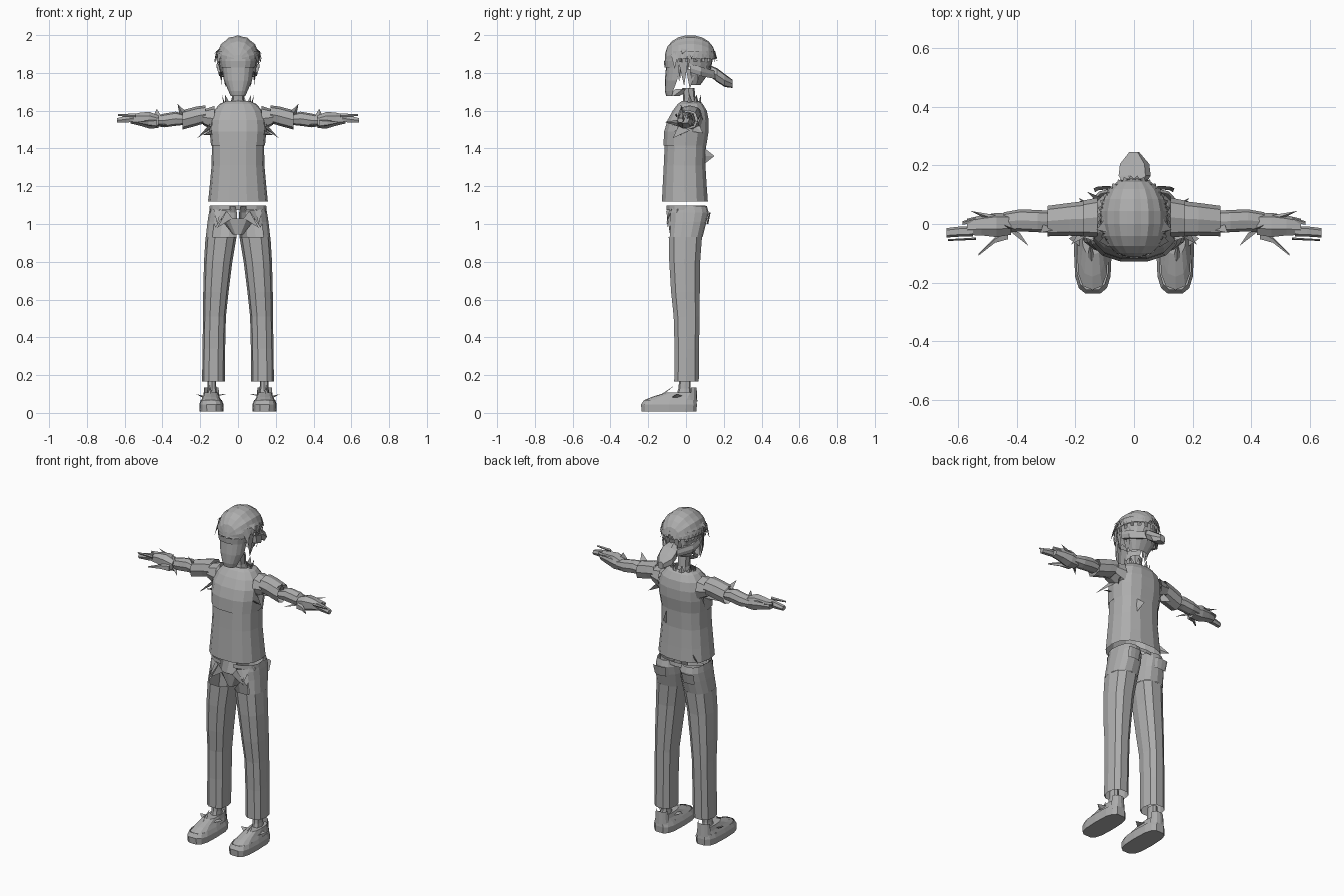
import bpy, math, random
from mathutils import Vector

random.seed(4)
grey = bpy.data.materials.new("plain grey")
grey.diffuse_color = (0.42, 0.42, 0.42, 1)


def make(name, verts, faces, mirror=False):
    me = bpy.data.meshes.new(name)
    me.from_pydata([tuple(v) for v in verts], [], faces)
    me.materials.append(grey)
    ob = bpy.data.objects.new(name, me)
    bpy.context.collection.objects.link(ob)
    if mirror:
        ob.modifiers.new("mirror", 'MIRROR')
    return ob


def loft(name, rings, axis='z', n=12, power=0.8, caps=(False, False),
         arc=None, mirror=False):
    """Rings are (position, u min, u max, v min, v max); arc gives an open shell in degrees."""
    verts, faces = [], []
    count = n + 1 if arc else n
    for t, u0, u1, v0, v1 in rings:
        for i in range(count):
            a = math.radians(arc[0] + (arc[1] - arc[0]) * i / n) if arc else math.tau * i / n
            c, s = math.cos(a), math.sin(a)
            u = (u0 + u1) / 2 + (u1 - u0) / 2 * math.copysign(abs(c) ** power, c)
            v = (v0 + v1) / 2 + (v1 - v0) / 2 * math.copysign(abs(s) ** power, s)
            verts.append({'z': (u, v, t), 'x': (t, u, v), 'y': (u, t, v)}[axis])
    for r in range(len(rings) - 1):
        for i in range(n):
            j = i + 1 if arc else (i + 1) % n
            faces.append((r * count + i, r * count + j,
                          (r + 1) * count + j, (r + 1) * count + i))
    if caps[0]:
        faces.append(tuple(reversed(range(count))))
    if caps[1]:
        faces.append(tuple(range((len(rings) - 1) * count, len(rings) * count)))
    return make(name, verts, faces, mirror)


def spikes(name, items, mirror=False):
    """Thin shards: each item is (base a, base b, tip), given a little thickness."""
    verts, faces = [], []
    for a, b, tip in items:
        a, b, tip = Vector(a), Vector(b), Vector(tip)
        nrm = (b - a).cross(tip - a).normalized() * 0.008
        k = len(verts)
        verts += [a, b, (a + b) / 2 + nrm, tip]
        faces += [(k, k + 2, k + 3), (k + 2, k + 1, k + 3), (k, k + 3, k + 1)]
    return make(name, verts, faces, mirror)


# Shirt: body and the slightly wider chest overlapping it
loft("shirt_body", [(1.12, -.158, .158, -.13, .118), (1.20, -.150, .150, -.126, .112),
                    (1.31, -.140, .140, -.120, .105), (1.42, -.138, .138, -.115, .108)], n=14)
loft("shirt_chest", [(1.415, -.143, .143, -.122, .110), (1.49, -.150, .150, -.118, .122),
                     (1.55, -.148, .148, -.100, .122), (1.60, -.128, .128, -.072, .112),
                     (1.635, -.098, .098, -.045, .090), (1.65, -.065, .065, -.025, .070)], n=14)
spikes("collar_points", [((.045 * math.cos(a - .3) * 1.6, .02 + .06 * math.sin(a - .3), 1.635),
                          (.045 * math.cos(a + .3) * 1.6, .02 + .06 * math.sin(a + .3), 1.635),
                          (.085 * math.cos(a), .02 + .06 * math.sin(a), 1.685))
                         for a in (0, .6, 1.2, 1.9, 2.5, 3.1)])
spikes("shirt_shards", [((.14, -.03, 1.54), (.15, .03, 1.50), (.215, -.07, 1.455)),
                        ((.13, -.06, 1.50), (.14, -.02, 1.47), (.19, -.04, 1.47)),
                        ((.13, .06, 1.55), (.14, .03, 1.49), (.19, .09, 1.48))], mirror=True)
spikes("back_shard", [((.06, .10, 1.40), (.06, .10, 1.32), (.05, .15, 1.36)),
                      ((-.11, .09, 1.17), (-.12, .07, 1.13), (-.16, .11, 1.13))])

# Arms: sleeve, forearm, palm, fingers and thumb
loft("shoulder", [(.125, -.045, .09, 1.49, 1.625), (.185, -.042, .078, 1.525, 1.605)],
     'x', 8, mirror=True)
loft("sleeve", [(.172, -.042, .078, 1.535, 1.628), (.22, -.040, .072, 1.520, 1.622),
                (.295, -.042, .062, 1.500, 1.602)], 'x', 8, mirror=True)
loft("forearm", [(.285, -.03, .045, 1.525, 1.582), (.33, -.028, .048, 1.520, 1.595),
                 (.39, -.025, .050, 1.512, 1.585), (.445, -.025, .040, 1.520, 1.570)],
     'x', 8, mirror=True)
loft("palm", [(.42, -.04, .035, 1.507, 1.575), (.47, -.048, .038, 1.505, 1.595),
              (.52, -.042, .030, 1.520, 1.590), (.57, -.040, .018, 1.532, 1.578)],
     'x', 7, caps=(True, True), mirror=True)
loft("fingers", [(.55, -.042, -.008, 1.540, 1.582), (.59, -.043, -.008, 1.535, 1.575),
                 (.64, -.046, -.014, 1.535, 1.562)], 'x', 6, caps=(True, True), mirror=True)
loft("outer_finger", [(.54, .005, .022, 1.555, 1.580), (.585, -.004, .010, 1.560, 1.580)],
     'x', 5, caps=(True, True), mirror=True)
loft("inner_finger", [(.54, -.054, -.046, 1.565, 1.585), (.635, -.058, -.052, 1.572, 1.582)],
     'x', 4, caps=(True, True), mirror=True)
loft("thumb", [(.43, -.055, -.015, 1.512, 1.555), (.475, -.066, -.045, 1.52, 1.55),
               (.53, -.108, -.100, 1.535, 1.542)], 'x', 5, caps=(True, True), mirror=True)
spikes("cuff_shards", [((.27, -.02, 1.59), (.31, 0, 1.58), (.32, -.03, 1.635)),
                       ((.39, -.03, 1.53), (.43, -.02, 1.53), (.36, -.075, 1.52)),
                       ((.40, -.02, 1.56), (.45, 0, 1.57), (.43, -.01, 1.61)),
                       ((.47, .03, 1.57), (.51, .02, 1.57), (.56, .045, 1.585))], mirror=True)

# Trousers: legs, seat and front pockets
loft("trouser_leg", [(.165, .070, .190, -.065, .070), (.34, .068, .188, -.063, .072),
                     (.51, .064, .185, -.068, .074), (.64, .050, .184, -.082, .076),
                     (.80, .030, .180, -.092, .078), (.93, .008, .172, -.095, .088)],
     n=10, mirror=True)
loft("hip", [(.93, .008, .172, -.095, .088), (1.01, .002, .163, -.090, .108),
             (1.06, .005, .155, -.092, .120), (1.095, .012, .148, -.080, .110)],
     n=10, arc=(-62, 190), mirror=True)
loft("crotch_panel", [(.945, -.03, .03, -.085, .07), (1.03, -.10, .10, -.098, .08)],
     n=6, arc=(200, 340))
loft("waistband", [(1.075, -.152, .152, -.105, .105), (1.098, -.150, .150, -.104, .102)],
     n=14, arc=(-78, 258))
spikes("front_panels", [((.15, -.04, 1.08), (.12, -.09, .98), (.06, -.105, 1.07)),
                        ((.06, -.10, 1.07), (.11, -.10, .98), (.03, -.10, 1.03)),
                        ((.09, -.09, 1.07), (.13, -.075, 1.08), (.11, -.105, 1.00))], mirror=True)
loft("pocket_flap", [(1.0, .055, .135, .085, .118), (1.06, .05, .14, .10, .13)],
     n=4, arc=(20, 160), mirror=True)

# Shoes: sole, upper, heel, tongue and ankle
loft("shoe_sole", [(.008, .078, .203, -.238, .058), (.045, .076, .205, -.240, .060),
                   (.068, .086, .197, -.225, .057)], n=14, power=.62,
     caps=(True, False), mirror=True)
loft("shoe_upper", [(.066, .088, .195, -.225, .056), (.085, .098, .186, -.180, .056),
                    (.108, .106, .178, -.105, .054)], n=12, power=.7,
     caps=(False, True), mirror=True)
loft("heel_counter", [(.06, .095, .187, -.05, .06), (.135, .102, .180, -.03, .056)],
     n=6, arc=(15, 165), mirror=True)
loft("ankle", [(.08, .108, .170, -.055, .035), (.13, .115, .162, -.040, .025),
               (.19, .116, .160, -.035, .025)], n=8, mirror=True)
spikes("shoe_shards", [((.10, -.09, .09), (.10, -.03, .09), (.062, -.06, .10)),
                       ((.18, -.08, .08), (.18, -.02, .09), (.222, -.05, .10)),
                       ((.13, -.13, .09), (.16, -.13, .09), (.15, -.06, .145))], mirror=True)

# Neck and face shell
loft("neck", [(1.62, -.042, .042, -.02, .065), (1.66, -.032, .032, -.015, .05),
              (1.72, -.034, .034, -.02, .045)], n=8)
loft("face", [(1.678, -.040, .040, -.105, -.02), (1.705, -.052, .052, -.112, .01),
              (1.76, -.076, .076, -.112, .07), (1.83, -.086, .086, -.106, .09)],
     n=8, arc=(192, 348))
loft("jaw", [(1.678, -.03, .03, -.10, -.03), (1.715, -.034, .034, -.06, .03)], n=6)
loft("head_back", [(1.735, -.055, .055, -.01, .075), (1.79, -.082, .082, -.03, .115),
                   (1.86, -.10, .10, -.05, .135)], n=8, arc=(-5, 185))

# Headband round the brow, with its knot tail behind
loft("headband_front", [(1.828, -.092, .092, -.114, .11), (1.862, -.100, .100, -.117, .13)],
     n=8, arc=(195, 345))
loft("headband_top", [(1.862, -.099, .099, -.113, .13), (1.90, -.104, .104, -.106, .14)],
     n=8, arc=(195, 345))
loft("side_tie", [(.02, .078, .112, 1.80, 1.85), (.08, .080, .105, 1.78, 1.835),
                  (.16, .012, .04, 1.765, 1.81)], 'y', 6, caps=(True, True), mirror=True)
loft("tail", [(.13, -.035, .035, 1.78, 1.84), (.165, -.057, .057, 1.75, 1.825),
              (.205, -.052, .052, 1.725, 1.795), (.245, -.018, .018, 1.72, 1.765)],
     'y', 7, caps=(True, True))

# Pleated cap: strips run from brow to nape, alternating in height
verts, faces = [], []
strips, steps = 14, 9
for i in range(strips + 1):
    a = math.radians(-88 + 176 * i / strips)
    k = 1.0 if i % 2 else 0.965
    for j in range(steps + 1):
        b = math.pi * (.04 + .92 * j / steps)
        r = math.sin(b) ** .8
        verts.append((.118 * k * r * math.sin(a), .022 - .135 * math.cos(b),
                      1.872 + .128 * k * r * math.cos(a)))
for i in range(strips):
    for j in range(steps):
        p = i * (steps + 1) + j
        faces.append((p, p + steps + 1, p + steps + 2, p + 1))
make("pleated_cap", verts, faces)

# Jagged hair: a fringe of teeth under the cap and loose locks at the sides
teeth, locks = [], []
for i in range(26):
    a = math.radians(-38 + 256 * i / 25)
    p = lambda t, f, z: (.118 * f * math.cos(t), .022 + .135 * f * math.sin(t), z)
    teeth.append((p(a - .09, .98, 1.915), p(a + .09, .98, 1.915),
                  p(a, 1.07, 1.86 + random.uniform(-.015, .015))))
    if i % 2 == 0:
        locks.append((p(a - .12, .90, 1.88), p(a + .12, .90, 1.88),
                      p(a, random.uniform(.72, .95), random.uniform(1.73, 1.80))))
spikes("hair_teeth", teeth)
spikes("hair_locks", locks)
spikes("temple_locks", [((.085, -.08, 1.90), (.10, -.04, 1.91), (.118, -.06, 1.82)),
                        ((.09, -.04, 1.86), (.10, .01, 1.86), (.085, -.01, 1.73)),
                        ((.075, 0, 1.82), (.085, .06, 1.82), (.065, .02, 1.715)),
                        ((.08, -.03, 1.94), (.09, .03, 1.94), (.128, -.02, 1.90))], mirror=True)
